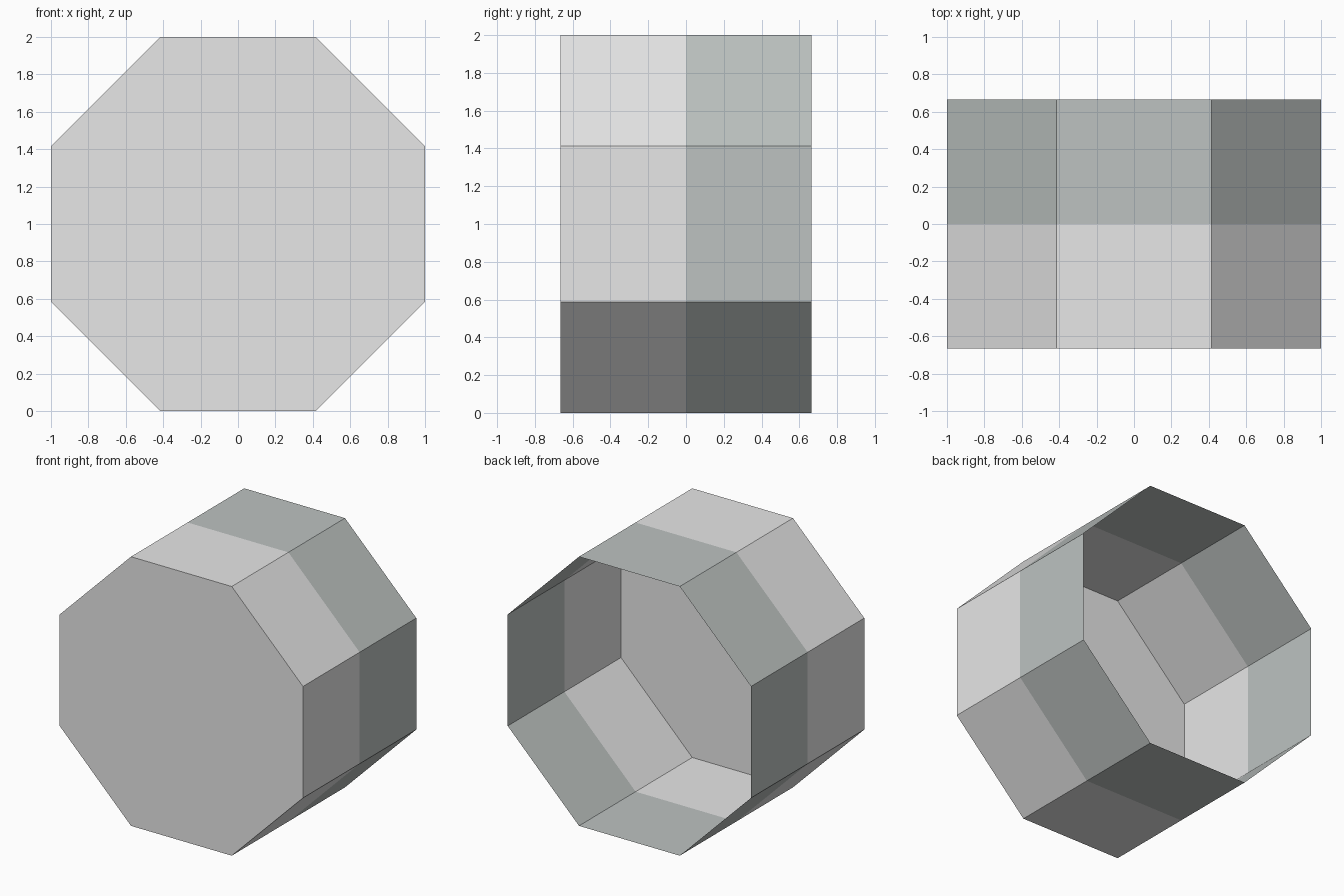
import bpy, bmesh, math

if "Cube" in bpy.data.objects:
    bpy.data.objects.remove(bpy.data.objects["Cube"])

SIDES = 8
RADIUS = 1 / math.cos(math.pi / SIDES)   # flat-to-flat width of 2
HALF_DEPTH = 0.665


def material(name, rgb):
    m = bpy.data.materials.new(name)
    m.diffuse_color = (*rgb, 1)
    m.use_nodes = True
    m.node_tree.nodes["Principled BSDF"].inputs["Base Color"].default_value = m.diffuse_color
    return m


light = material("light grey", (0.80, 0.80, 0.80))
dark = material("mid grey", (0.51, 0.545, 0.535))

bm = bmesh.new()


def ring(y):
    # one octagon of vertices in the xz plane, resting on a flat side
    return [bm.verts.new((RADIUS * math.cos(a), y, 1 + RADIUS * math.sin(a)))
            for a in ((i + 0.5) * 2 * math.pi / SIDES for i in range(SIDES))]


# Thin octagonal drum: closed at the front, open at the back
rings = [ring(y) for y in (-HALF_DEPTH, 0, HALF_DEPTH)]
bm.faces.new(rings[0])
for band in range(2):
    a, b = rings[band], rings[band + 1]
    for i in range(SIDES):
        j = (i + 1) % SIDES
        face = bm.faces.new((a[i], b[i], b[j], a[j]))
        face.material_index = band   # front half light, back half darker

# Make the outside face outward: the front cap looks towards -y
bm.normal_update()
bmesh.ops.recalc_face_normals(bm, faces=bm.faces[:])
bm.faces.ensure_lookup_table()
if bm.faces[0].normal.y > 0:
    bmesh.ops.reverse_faces(bm, faces=bm.faces[:])

mesh = bpy.data.meshes.new("octagonal_drum")
bm.to_mesh(mesh)
bm.free()
mesh.materials.append(light)
mesh.materials.append(dark)
drum = bpy.data.objects.new("octagonal_drum", mesh)
bpy.context.collection.objects.link(drum)
